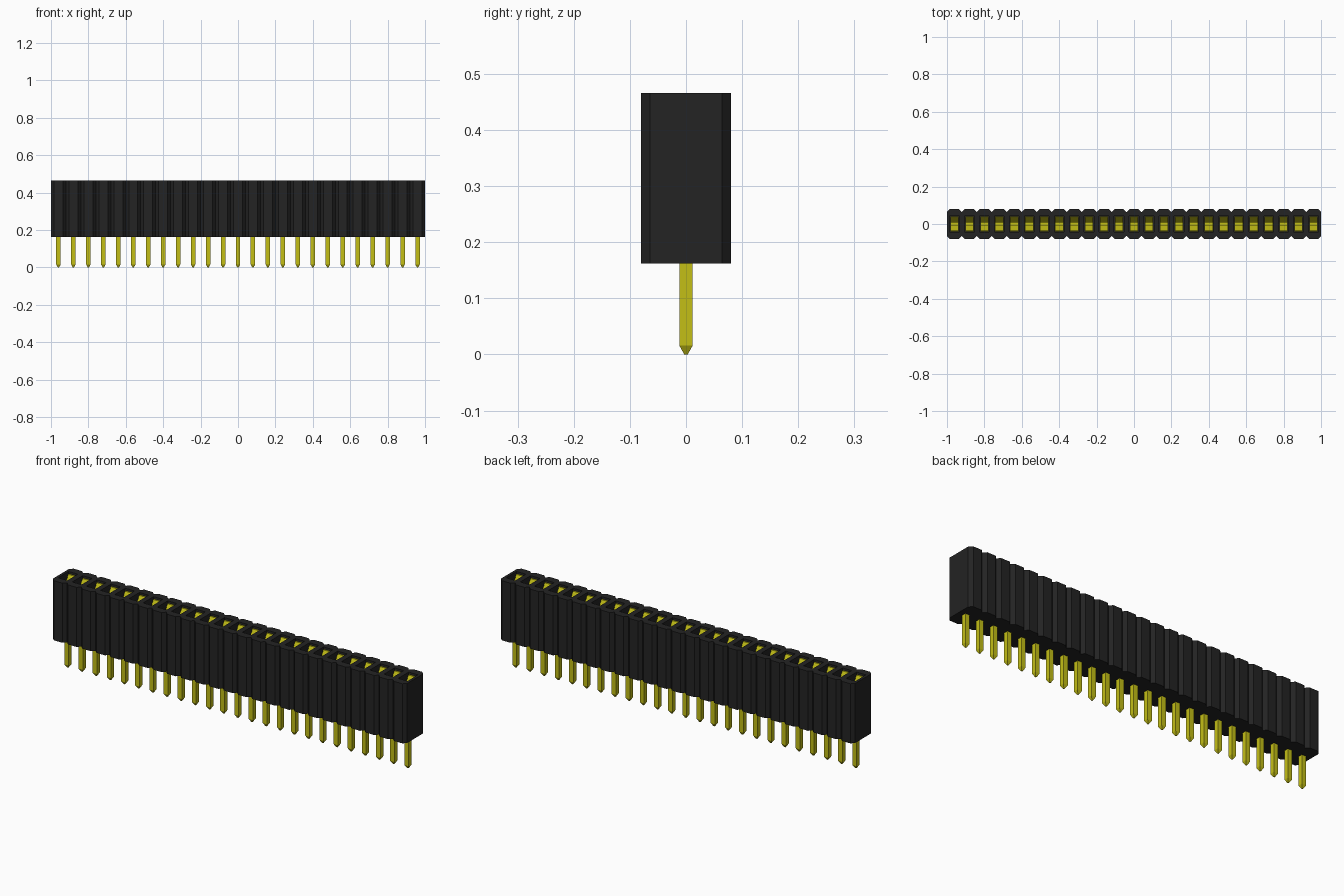
import bpy
import bmesh

COUNT, PITCH = 25, 0.08
BOTTOM, TOP = 0.162, 0.466

cube = bpy.data.objects.get("Cube")
if cube:
    bpy.data.objects.remove(cube, do_unlink=True)


def material(name, rgb):
    mat = bpy.data.materials.new(name)
    mat.use_nodes = True
    mat.diffuse_color = (*rgb, 1)
    mat.node_tree.nodes["Principled BSDF"].inputs["Base Color"].default_value = (*rgb, 1)
    return mat


def finish(bm, name, mat):
    bmesh.ops.remove_doubles(bm, verts=bm.verts, dist=0.0001)
    bmesh.ops.recalc_face_normals(bm, faces=bm.faces)
    mesh = bpy.data.meshes.new(name)
    bm.to_mesh(mesh)
    bm.free()
    mesh.materials.append(mat)
    obj = bpy.data.objects.new(name, mesh)
    bpy.context.collection.objects.link(obj)
    return obj


def ring(bm, points, z):
    return [bm.verts.new((x, y, z)) for x, y in points]


def bridge(bm, a, b):
    n = len(a)
    return [bm.faces.new((a[i], a[(i + 1) % n], b[(i + 1) % n], b[i])) for i in range(n)]


def rect(cx, hx, hy):
    return [(cx + hx, -hy), (cx + hx, hy), (cx - hx, hy), (cx - hx, -hy)]


black = material("black plastic", (0.017, 0.017, 0.017))
gold = material("yellow gold", (0.55, 0.52, 0.008))
centres = [(i - (COUNT - 1) / 2) * PITCH for i in range(COUNT)]

# Housing: a row of chamfered cells, each with a rectangular pocket
bm = bmesh.new()
for n, cx in enumerate(centres):
    hx, hy, cut = PITCH / 2, 0.08, 0.016
    outline = [(cx + hx, cut - hy), (cx + hx, hy - cut), (cx + hx - cut, hy), (cx - hx + cut, hy),
               (cx - hx, hy - cut), (cx - hx, cut - hy), (cx - hx + cut, -hy), (cx + hx - cut, -hy)]
    low, high = ring(bm, outline, BOTTOM), ring(bm, outline, TOP)
    bm.faces.new(low)
    walls = bridge(bm, low, high)
    # Only the two end cells keep an outer side wall
    hidden = [f for f, keep in ((walls[0], n == COUNT - 1), (walls[4], n == 0)) if not keep]
    bmesh.ops.delete(bm, geom=hidden, context="FACES_ONLY")
    mouth = ring(bm, rect(cx, 0.026, 0.042), TOP)
    floor = ring(bm, rect(cx, 0.026, 0.042), BOTTOM + 0.02)
    for i in range(8):
        j = (i + 1) % 8
        a, b = mouth[(i + 1) // 2 % 4], mouth[(j + 1) // 2 % 4]
        bm.faces.new((high[i], high[j], b) if a == b else (high[i], high[j], b, a))
    bridge(bm, mouth, floor)
    bm.faces.new(floor)
finish(bm, "socket_housing", black)

# Pins: square posts with tapered tips
bm = bmesh.new()
for cx in centres:
    sections = [(0.003, 0.0), (0.012, 0.016), (0.012, BOTTOM + 0.03)]
    rings = [ring(bm, rect(cx, h, h), z) for h, z in sections]
    for a, b in zip(rings, rings[1:]):
        bridge(bm, a, b)
    bm.faces.new(rings[0])
    bm.faces.new(rings[-1])
finish(bm, "solder_pins", gold)

# Contacts: a pair of bent spring leaves per pocket, pinched below flared lips
leaf = [(0.034, 0.455), (0.009, 0.41), (0.009, 0.395), (0.03, 0.31), (0.03, 0.19)]
thick = 0.007
bm = bmesh.new()
for cx in centres:
    for side in (-1, 1):
        rings = []
        for y, z in leaf:
            a, b = side * y, side * (y + thick)
            rings.append([bm.verts.new((cx + dx, yy, z)) for dx, yy in
                          ((-0.022, a), (0.022, a), (0.022, b), (-0.022, b))])
        for a, b in zip(rings, rings[1:]):
            bridge(bm, a, b)
        bm.faces.new(rings[0])
        bm.faces.new(rings[-1])
    # Base strip joining the two leaves
    base = [ring(bm, rect(cx, 0.022, 0.03), z) for z in (0.19, 0.2)]
    bridge(bm, *base)
    for r in base:
        bm.faces.new(r)
finish(bm, "spring_contacts", gold)
